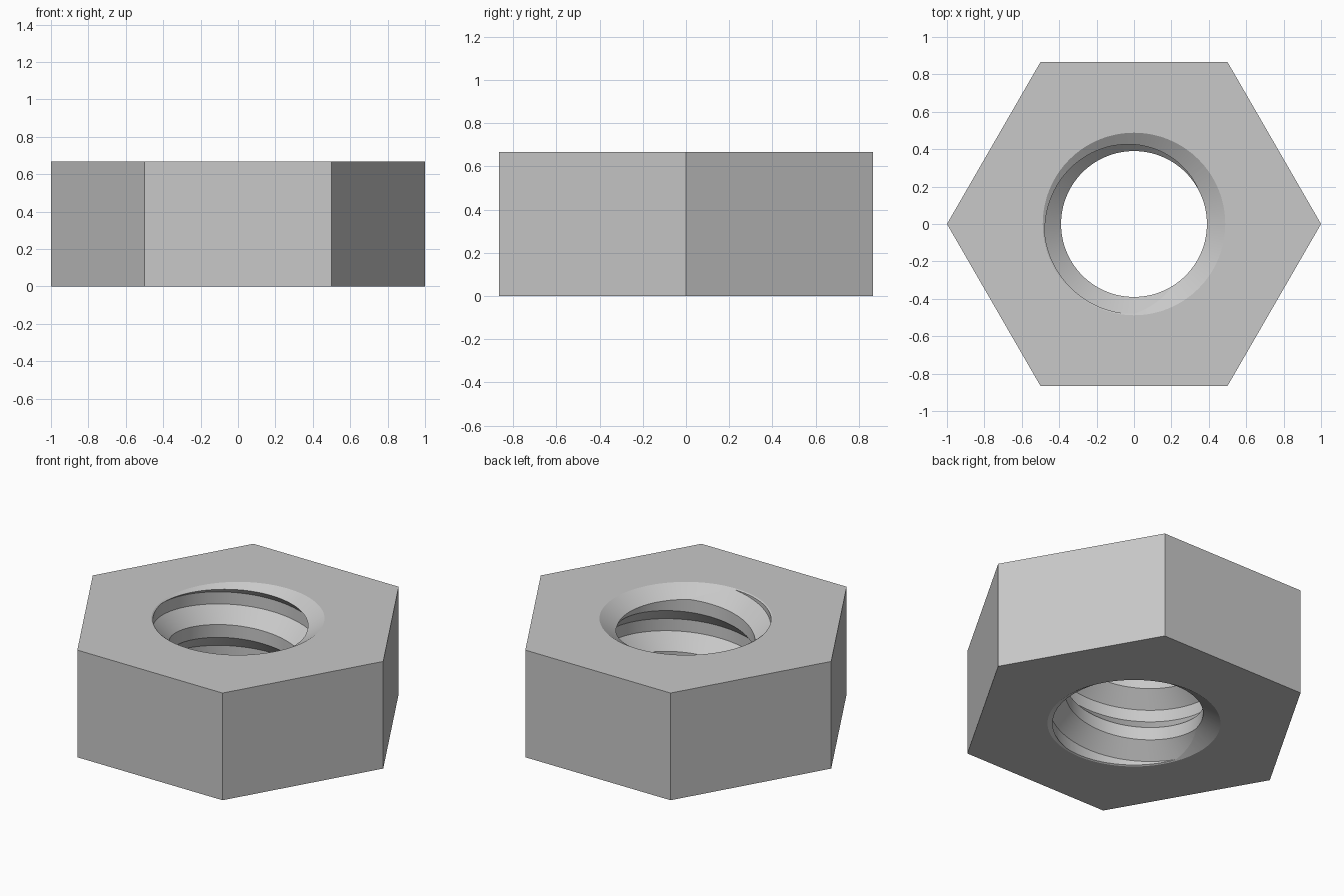
import bpy, bmesh
from math import cos, sin, pi, radians

HEIGHT = 0.667
PITCH = HEIGHT / 2
SEGMENTS = 128
CREST, ROOT, RIM = 0.39, 0.48, 0.488
CHAMFER = 0.064

cube = bpy.data.objects.get("Cube")
if cube:
    bpy.data.objects.remove(cube, do_unlink=True)

steel = bpy.data.materials.new("grey steel")
steel.use_nodes = True
colour = (0.58, 0.58, 0.58, 1)
steel.diffuse_color = colour
steel.node_tree.nodes["Principled BSDF"].inputs["Base Color"].default_value = colour


def add_object(name, bm):
    bmesh.ops.recalc_face_normals(bm, faces=bm.faces)
    mesh = bpy.data.meshes.new(name)
    bm.to_mesh(mesh)
    bm.free()
    mesh.materials.append(steel)
    ob = bpy.data.objects.new(name, mesh)
    bpy.context.collection.objects.link(ob)
    return ob


def frustum(name, sides, r_low, r_high, z_low, z_high):
    bm = bmesh.new()
    rings = []
    for r, z in ((r_low, z_low), (r_high, z_high)):
        rings.append([bm.verts.new((r * cos(2 * pi * i / sides), r * sin(2 * pi * i / sides), z))
                      for i in range(sides)])
    low, high = rings
    bm.faces.new(low)
    bm.faces.new(high)
    for i in range(sides):
        k = (i + 1) % sides
        bm.faces.new((low[i], low[k], high[k], high[i]))
    return add_object(name, bm)


def screw_cutter():
    # One turn of the thread: crest flat, flank, root flat, flank
    profile = ((CREST, 0), (CREST, 0.08), (ROOT, 0.168), (ROOT, 0.243))
    start = HEIGHT - CHAMFER - PITCH * 28 / 360
    bm = bmesh.new()
    columns = []
    for i in range(SEGMENTS):
        a = 2 * pi * i / SEGMENTS
        columns.append([bm.verts.new((r * cos(a), r * sin(a),
                                      start + z + PITCH * (turn + i / SEGMENTS)))
                        for turn in range(-4, 3) for r, z in profile])
    # The last column joins the first one a full turn higher
    columns.append(columns[0][len(profile):])
    for left, right in zip(columns, columns[1:]):
        for j in range(min(len(left), len(right)) - 1):
            bm.faces.new((left[j], right[j], right[j + 1], left[j + 1]))
    # Close both ends with fans, well outside the nut
    open_edges = [e for e in bm.edges if e.is_boundary]
    tips = {True: bm.verts.new((0, 0, HEIGHT + 2)), False: bm.verts.new((0, 0, -2))}
    for e in open_edges:
        above = e.verts[0].co.z > HEIGHT / 2
        bm.faces.new((e.verts[0], e.verts[1], tips[above]))
    return add_object("thread_cutter", bm)


# Hexagonal body
nut = frustum("hex_nut", 6, 1, 1, 0, HEIGHT)

# Threaded bore and the countersinks at both ends
slope = (RIM - CREST) / CHAMFER
out = 0.1
wide, narrow = RIM + out * slope, CREST - out * slope
cutters = [
    screw_cutter(),
    frustum("top_countersink", SEGMENTS, narrow, wide, HEIGHT - CHAMFER - out, HEIGHT + out),
    frustum("bottom_countersink", SEGMENTS, wide, narrow, -out, CHAMFER + out),
]
bpy.context.view_layer.objects.active = nut
nut.select_set(True)
for cutter in cutters:
    cutter.hide_render = True
    mod = nut.modifiers.new(cutter.name, 'BOOLEAN')
    mod.operation = 'DIFFERENCE'
    mod.solver = 'EXACT'
    mod.object = cutter
    bpy.ops.object.modifier_apply(modifier=mod.name)
    bpy.data.objects.remove(cutter, do_unlink=True)

bpy.ops.object.shade_smooth_by_angle(angle=radians(8))
